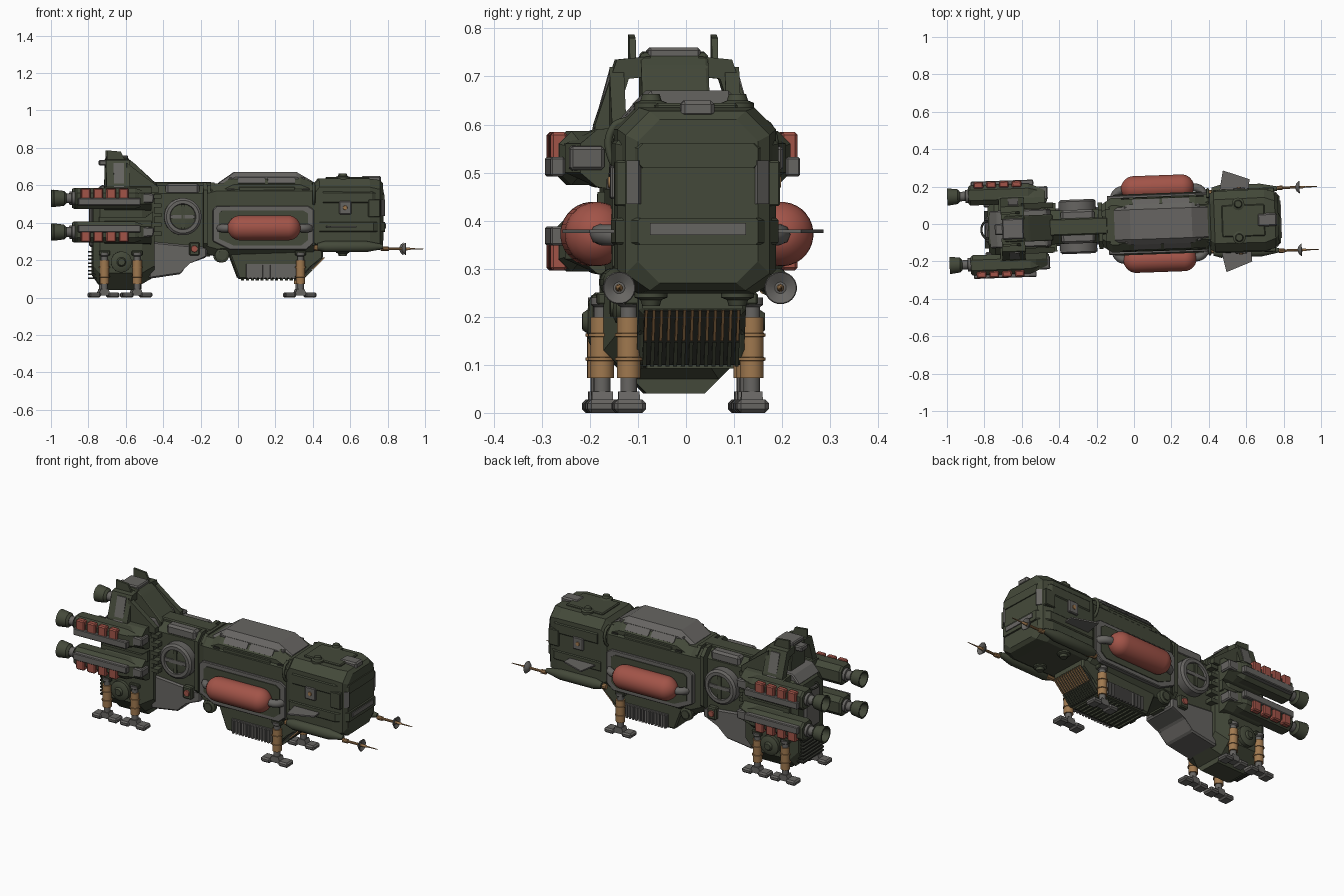
import bpy, bmesh, math
from mathutils import Matrix, Vector

YAW = Matrix.Translation((0, -0.003, 0)) @ Matrix.Rotation(0.036, 4, 'Z')


def material(name, r, g, b):
    m = bpy.data.materials.new(name)
    m.diffuse_color = (r, g, b, 1)
    return m


GREEN = material("olive_green", .058, .067, .042)
GRAY = material("warm_gray", .135, .13, .122)
RED = material("faded_red", .36, .088, .065)
BROWN = material("brass_brown", .35, .19, .078)
DARK = material("dark_metal", .028, .03, .023)


def finish(name, bm, mat, mirror=False, bevel=0):
    if bevel:
        bmesh.ops.bevel(bm, geom=bm.edges[:], offset=bevel, segments=1, affect='EDGES')
    if mirror:
        dup = bmesh.ops.duplicate(bm, geom=bm.verts[:] + bm.edges[:] + bm.faces[:])
        for v in [g for g in dup['geom'] if isinstance(g, bmesh.types.BMVert)]:
            v.co.y = -v.co.y
    bmesh.ops.recalc_face_normals(bm, faces=bm.faces[:])
    me = bpy.data.meshes.new(name)
    bm.to_mesh(me)
    bm.free()
    me.materials.append(mat)
    ob = bpy.data.objects.new(name, me)
    bpy.context.collection.objects.link(ob)
    ob.matrix_world = YAW
    return ob


def loft(name, rings, mat, mirror=False, bevel=0):
    """Skin a list of equal point rings and cap both ends."""
    bm = bmesh.new()
    vs = [[bm.verts.new(p) for p in r] for r in rings]
    n = len(rings[0])
    for a, b in zip(vs, vs[1:]):
        for i in range(n):
            bm.faces.new((a[i], a[(i + 1) % n], b[(i + 1) % n], b[i]))
    bm.faces.new(vs[0][::-1])
    bm.faces.new(vs[-1])
    return finish(name, bm, mat, mirror, bevel)


def octo(x, hw, z0, z1, c, cy=0, k=1):
    """Chamfered rectangle ring in the yz plane; k scales the lower chamfer height."""
    pts = [(hw, z0 + c * k), (hw, z1 - c), (hw - c, z1), (c - hw, z1), (-hw, z1 - c), (-hw, z0 + c * k), (c - hw, z0), (hw - c, z0)]
    return [(x, y + cy, z) for y, z in pts]


def box(name, x, y, z, mat, mirror=False, bevel=0):
    ring = lambda X: [(X, y[0], z[0]), (X, y[1], z[0]), (X, y[1], z[1]), (X, y[0], z[1])]
    return loft(name, [ring(x[0]), ring(x[1])], mat, mirror, bevel)


def side(name, pts, y0, y1, mat, mirror=False, bevel=0):
    """Extrude an xz outline along y."""
    return loft(name, [[(x, y, z) for x, z in pts] for y in (y0, y1)], mat, mirror, bevel)


def turned(name, start, axis, prof, mat, mirror=True, n=20):
    """Lathe (distance, radius) pairs along an axis."""
    q = Vector(axis).to_track_quat('Z', 'Y')
    rings = [[Vector(start) + q @ Vector((r * math.cos(t), r * math.sin(t), d))
              for t in (2 * math.pi * (i + .5) / n for i in range(n))] for d, r in prof]
    ob = loft(name, rings, mat, mirror)
    ob.data.shade_smooth()
    ob.data.set_sharp_from_angle(angle=math.radians(35))
    return ob


def pipe(name, pts, r, mat, mirror=True):
    cu = bpy.data.curves.new(name, 'CURVE')
    cu.dimensions, cu.bevel_depth, cu.bevel_resolution, cu.use_fill_caps = '3D', r, 2, True
    for s in ((1, -1) if mirror else (1,)):
        sp = cu.splines.new('BEZIER')
        sp.bezier_points.add(len(pts) - 1)
        for bp, p in zip(sp.bezier_points, pts):
            bp.co = (p[0], p[1] * s, p[2])
            bp.handle_left_type = bp.handle_right_type = 'AUTO'
    cu.materials.append(mat)
    ob = bpy.data.objects.new(name, cu)
    bpy.context.collection.objects.link(ob)
    ob.matrix_world = YAW


# Nose cabin
loft("nose_cabin", [octo(.40, .145, .27, .60, .05, k=.5), octo(.43, .162, .248, .635, .045, k=.6), octo(.70, .165, .248, .635, .045, k=.6),
                    octo(.755, .15, .255, .628, .05, k=.7), octo(.773, .125, .27, .61, .045)], GREEN)
box("nose_top_plate", (.47, .70), (-.085, .085), (.63, .645), GREEN, bevel=.005)
box("nose_top_vent", (.66, .765), (-.035, .035), (.615, .65), GRAY, bevel=.008)
loft("nose_band", [octo(.43, .169, .35, .405, .005), octo(.72, .17, .35, .405, .005), octo(.783, .125, .35, .405, .005)], GREEN)
box("nose_front_strip", (.78, .788), (-.1, .1), (.37, .395), GRAY)
loft("nose_upper_band", [octo(.45, .168, .50, .57, .01), octo(.71, .17, .50, .57, .01), octo(.778, .125, .51, .56, .01)], GREEN)
box("nose_corner_plate", (.69, .755), (.145, .172), (.43, .525), GREEN, True, .004)
loft("nose_corner_trim", [[(.757, .142, z), (.762, .148, z), (.782, .124, z), (.774, .119, z)] for z in (.435, .525)], GRAY, True)
box("nose_hatch", (.535, .60), (.16, .176), (.445, .515), GRAY, True, .004)
turned("hatch_light", (.567, .17, .48), (0, 1, 0), [(0, .014), (.01, .011)], BROWN, n=10)
for z, d in ((.63, 1), (.255, -1)):
    turned("nose_cap", (.56, .09, z), (0, 0, d), [(0, .034), (.015, .034), (.02, .022), (.033, .018)], GREEN, n=14)
loft("nose_fin", [[(.46, .15, z), (.62, .15, z), (.625, .22, z), (.485, .272, z)] for z in (.374, .382)], GRAY, True)

# Sensor probes under the nose
turned("probe_barrel", (.42, .165, .272), (1, 0, 0), [(0, .018), (.04, .03), (.26, .03), (.32, .018), (.35, .012)], GREEN, n=14)
turned("probe_rod", (.77, .168, .26), (1, 0, 0), [(0, .012), (.03, .012), (.032, .007), (.11, .007)], BROWN, n=10)
turned("probe_dish", (.87, .168, .26), (1, 0, 0), [(0, .009), (.006, .022), (.02, .034), (.022, .032), (.01, .012), (.012, .008)], GRAY)
turned("probe_tip", (.88, .168, .26), (1, 0, 0), [(0, .008), (.03, .007), (.04, .004), (.105, .002)], BROWN, n=10)
turned("probe_clamp", (.40, .155, .265), (1, 0, 0), [(0, .014), (.06, .02)], BROWN, n=10)

# Main hull
loft("main_hull", [octo(-.19, .10, .24, .59, .04), octo(-.12, .145, .22, .61, .04), octo(.40, .148, .24, .61, .04), octo(.43, .13, .26, .59, .04)], GREEN)
loft("upper_hull", [octo(-.10, .135, .52, .60, .03), octo(-.03, .138, .52, .648, .045), octo(.33, .138, .52, .648, .045), octo(.41, .135, .52, .61, .04)], GREEN)
loft("canopy_roof", [octo(-.105, .09, .58, .612, .012), octo(-.02, .108, .60, .671, .028), octo(.31, .108, .60, .671, .028), octo(.395, .09, .58, .622, .012)], GRAY)
for x in (-.005, .155):
    loft("canopy_side_panel", [[(X, .128, .608), (X, .134, .612), (X, .105, .645), (X, .098, .64)] for X in (x, x + .145)], GRAY, True)
box("hull_side_panel", (.0, .30), (.13, .143), (.545, .592), GREEN, True, .004)
for x in (-.075, .325):
    side("canopy_window", [(x, .54), (x + .065, .54), (x + .05, .585), (x + .015, .585)], .13, .142, DARK, True)
for x in (-.05, .335):
    box("roof_rib", (x, x + .02), (-.1, .1), (.60, .645), GRAY, bevel=.004)
frame = [(-.14, .30), (-.05, .255), (.36, .255), (.40, .29), (.40, .47), (.37, .49), (-.12, .49), (-.14, .47)]
side("side_frame", frame, .13, .158, GRAY, True, .004)
side("side_recess", [(.13 + (x - .13) * .88, .37 + (z - .37) * .8) for x, z in frame], .15, .163, GREEN, True)
turned("side_tank", (-.062, .192, .372), (1, 0, 0), [(0, .018)] + [(.066 - .066 * math.cos(a), .067 * math.sin(a)) for a in (.5, .8, 1.1, 1.35, 1.57)]
       + [(.324 + .066 * math.sin(a), .067 * math.cos(a)) for a in (0, .22, .47, .77, 1.07, 1.3)], RED, n=32)
pipe("tank_pipe_rear", [(-.03, .19, .372), (-.085, .175, .37), (-.11, .12, .37)], .022, GRAY)
pipe("tank_pipe_front", [(.30, .19, .372), (.36, .175, .37), (.385, .12, .37)], .022, GRAY)
pipe("roof_pipe", [(.40, .13, .61), (.40, .162, .595), (.40, .167, .53), (.40, .13, .49)], .008, GREEN)
for x in (-.19, -.15):
    loft("rear_collar", [octo(x, .125, .25, .615, .04), octo(x + .022, .125, .25, .615, .04)], GREEN)

# Belly and grilles
side("belly", [(-.06, .26), (.0, .10), (.33, .10), (.375, .17), (.45, .21), (.45, .26)], -.112, .112, GREEN, bevel=.008)
box("belly_side_grille", (.04, .33), (.105, .12), (.105, .18), GRAY, True)
for i in range(14):
    box("side_slat", (.048 + i * .02, .058 + i * .02), (.115, .128), (.10, .175), GRAY, True)
side("front_grille", [(.33, .10), (.34, .10), (.452, .212), (.43, .22)], -.1, .1, DARK)
for i in range(13):
    y = -.096 + i * .016
    side("grille_slat", [(.385, .15), (.398, .15), (.462, .214), (.445, .214)], y - .003, y + .003, BROWN)
    side("grille_fin", [(.335, .097), (.347, .097), (.398, .148), (.385, .148)], y - .004, y + .004, GREEN)
for i in range(12):
    box("belly_slat", (.02 + i * .026, .03 + i * .026), (-.09, .09), (.092, .105), GREEN)
turned("lower_hull_bolt", (-.09, .12, .225), (0, 1, 0), [(0, .038), (.02, .038), (.026, .024), (.032, .024)], GREEN, n=14)

# Neck with round joint
loft("neck", [octo(-.48, .09, .22, .605, .05), octo(-.15, .09, .22, .605, .05)], GREEN)
box("neck_spine", (-.48, -.14), (-.045, .045), (.59, .617), GREEN, bevel=.006)
box("neck_saddle", (-.39, -.21), (-.09, .09), (.55, .61), GRAY, bevel=.012)
turned("joint_drum", (-.30, .085, .432), (0, 1, 0), [(0, .10), (.05, .10), (.06, .088), (.06, .07), (.045, .066)], GRAY, n=24)
turned("joint_core", (-.30, .12, .432), (0, 1, 0), [(0, .068), (.014, .068), (.018, .045)], GREEN)
box("joint_bar", (-.365, -.235), (.12, .144), (.422, .442), GRAY, True)
box("joint_post", (-.31, -.29), (.12, .144), (.367, .497), GREEN, True)
side("neck_keel", [(-.48, .10), (-.31, .125), (-.265, .19), (-.17, .215), (-.17, .27), (-.48, .30)], -.10, .10, GRAY, bevel=.008)
box("neck_valve", (-.265, -.21), (.09, .125), (.225, .295), GREEN, True, .006)
turned("valve_cap", (-.238, .12, .26), (0, 1, 0), [(0, .02), (.012, .017)], RED, n=10)
for i in range(5):
    box("neck_clamp", (-.46, -.415), (.08, .13), (.33 + i * .05, .352 + i * .05), GREEN, True)

# Rear engine block
loft("engine_block", [octo(-.78, .12, .12, .54, .05), octo(-.745, .15, .07, .575, .06), octo(-.52, .15, .07, .58, .06), octo(-.45, .12, .11, .585, .06)], GREEN)
loft("engine_belly", [octo(-.70, .09, .04, .15, .03), octo(-.52, .09, .04, .15, .03)], GREEN)
side("engine_deck", [(-.775, .55), (-.73, .60), (-.47, .615), (-.44, .57)], -.10, .10, GRAY, bevel=.006)
box("rear_panel", (-.795, -.76), (-.07, .07), (.27, .50), GRAY, bevel=.01)
for i in range(8):
    box("rear_rib", (-.80, -.76), (-.1, .1), (.10 + i * .02, .108 + i * .02), DARK)
pipe("rear_rail", [(-.75, .04, .51), (-.80, .04, .51), (-.80, -.04, .51), (-.75, -.04, .51)], .006, DARK, False)
turned("side_bolt", (-.63, .145, .19), (0, 1, 0), [(0, .056), (.025, .056), (.032, .042), (.034, .025), (.045, .018)], GREEN)
side("block_side_plate", [(-.75, .43), (-.5, .43), (-.46, .46), (-.46, .40), (-.75, .40)], .14, .165, GREEN, True)

# Tail arch
loft("tail_leg", [[(x, y, z) for y, z in ((.10, .55), (.17, .55), (.165, .60), (.12, .735), (.05, .742), (.05, .70), (.095, .695), (.125, .60))]
                  for x in (-.71, -.585)], GREEN, True)
side("tail_column", [(-.70, .56), (-.705, .735), (-.67, .752), (-.60, .75), (-.56, .72), (-.435, .605), (-.435, .56)], -.07, .07, GREEN, bevel=.006)
side("tail_buttress", [(-.60, .56), (-.60, .72), (-.43, .59), (-.43, .56)], .105, .135, GREEN, True)
loft("tail_leg_plate", [[(x, .170, .58), (x, .131, .72), (x, .12, .72), (x, .155, .58)] for x in (-.67, -.615)], GRAY, True)
box("tail_cap", (-.705, -.59), (-.055, .055), (.735, .76), GRAY, bevel=.006)
side("tail_spike", [(-.705, .72), (-.705, .787), (-.63, .78), (-.60, .72)], .079, .092, GREEN, True)
box("tail_lamp", (-.745, -.69), (-.03, .03), (.705, .735), GRAY, bevel=.006)

# Four engine pods: upper and lower rows mirrored about mid height
for zc, d in ((.53, 1), (.35, -1)):
    loft("pod_body", [octo(-.88, .045, zc - .05, zc + .05, .022, .187), octo(-.87, .054, zc - .056, zc + .056, .026, .187),
                      octo(-.56, .054, zc - .056, zc + .056, .026, .187), octo(-.50, .035, zc - .035, zc + .035, .015, .18)], GREEN, True)
    loft("pod_strut", [[(x, .10, zc - .07), (x, .10, zc + .065), (x, .165, zc + .06), (x, b, zc + .03), (x, b, zc - .03), (x, .165, zc - .06)]
                       for x, b in ((-.72, .235), (-.53, .23), (-.47, .20))], GREEN, True)
    side("pod_strut_plate", [(-.57, zc - .03), (-.46, zc - .024), (-.455, zc + .024), (-.57, zc + .03)], .15, .222, GRAY, True, .006)
    box("pod_rail", (-.865, -.53), (.23, .260), (zc - d * .018 - .02, zc - d * .018 + .02), GRAY, True, .004)
    for i in range(4):
        x = -.85 + i * .068
        box("pod_brick", (x, x + .052), (.222, .257), (zc + d * .012 - .042, zc + d * .012 + .042), RED, True, .006)
    turned("pod_neck", (-.86, .183, zc), (-1, 0, 0), [(0, .036), (.035, .036), (.037, .026), (.08, .026)], GRAY, n=14)
    turned("engine_bell", (-.925, .183, zc), (-1, 0, 0), [(0, .028), (.012, .04), (.035, .043), (.068, .047), (.068, .039), (.03, .03)], GREEN)
    turned("bell_core", (-.95, .183, zc), (-1, 0, 0), [(0, .032), (.008, .026)], DARK, n=14)

# Landing legs with feet
for x, y, foot in ((.33, .128, .085), (-.72, .152, .08), (-.545, .152, .08)):
    turned("leg_strut", (x, y, .02), (0, 0, 1), [(0, .018), (.20, .018), (.205, .024), (.22, .024)], GRAY, n=12)
    turned("leg_sleeve", (x, y, .073), (0, 0, 1), [(0, .025), (.035, .025), (.036, .029), (.042, .029), (.043, .025), (.085, .025),
                                                 (.086, .029), (.092, .029), (.093, .025), (.127, .025)], BROWN, n=16)
    box("leg_mount", (x - .03, x + .03), (y - .05, y + .012), (.225, .25), GREEN, True, .004)
    side("foot_hub", [(x - .035, .01), (x + .035, .01), (x + .02, .045), (x - .02, .045)], y - .022, y + .022, GRAY, True)
    for s in (-1, 1):
        cx = x + s * (foot - .03)
        box("foot_pad", (cx - .03, cx + .03), (y - .033, y + .033), (0, .028), GRAY, True, .008)
